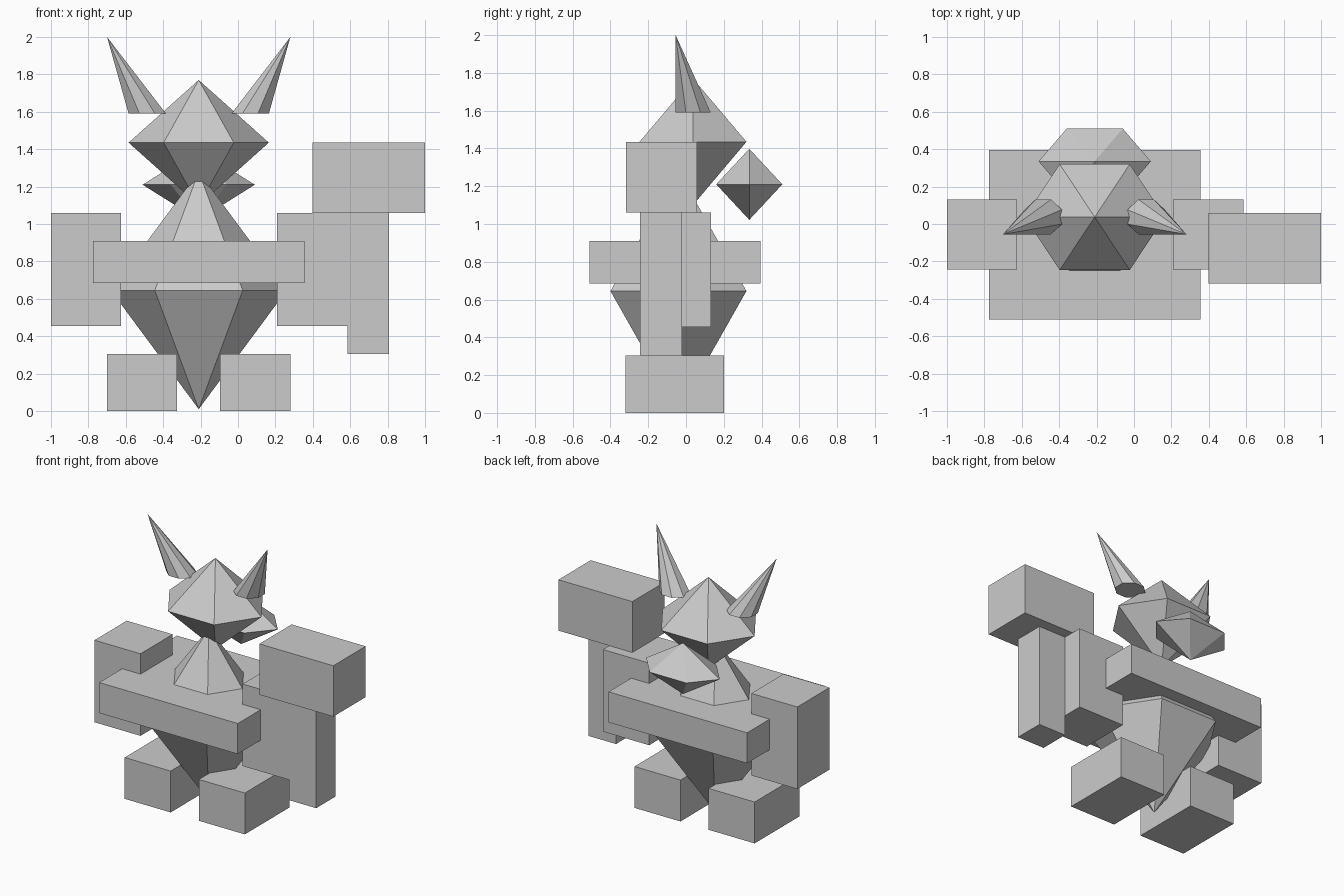
import bpy
import bmesh
from math import cos, sin, pi

cube = bpy.data.objects.get("Cube")
if cube:
    bpy.data.objects.remove(cube, do_unlink=True)

grey = bpy.data.materials.new("light grey")
grey.use_nodes = True
colour = (0.6, 0.6, 0.6, 1)
grey.diffuse_color = colour
grey.node_tree.nodes["Principled BSDF"].inputs["Base Color"].default_value = colour

AXIS_X = -0.21  # centre line of body, head and feet


def finish(name, bm):
    bmesh.ops.recalc_face_normals(bm, faces=bm.faces)
    mesh = bpy.data.meshes.new(name)
    bm.to_mesh(mesh)
    bm.free()
    mesh.materials.append(grey)
    bpy.context.collection.objects.link(bpy.data.objects.new(name, mesh))


def box(name, xs, ys, zs):
    """Block spanning the given low and high limits."""
    bm = bmesh.new()
    bmesh.ops.create_cube(bm, size=1)
    for v in bm.verts:
        v.co = [lim[0] if c < 0 else lim[1] for c, lim in zip(v.co, (xs, ys, zs))]
    finish(name, bm)


def ring(bm, sides, centre, rx, ry, turn=0):
    x, y, z = centre
    angles = [2 * pi * (i + turn) / sides for i in range(sides)]
    return [bm.verts.new((x + rx * cos(a), y + ry * sin(a), z)) for a in angles]


def fan(bm, loop, tip):
    apex = bm.verts.new(tip)
    for a, b in zip(loop, loop[1:] + loop[:1]):
        bm.faces.new((a, b, apex))


def gem(name, y, z, width, depth, height):
    """Six-sided double pyramid; all sizes are half extents."""
    bm = bmesh.new()
    loop = ring(bm, 6, (AXIS_X, y, z), width, depth / cos(pi / 6))
    for end in (-height, height):
        fan(bm, loop, (AXIS_X, y, z + end))
    finish(name, bm)


# Body, head and the small gem behind the neck
gem("body", -0.04, 0.645, 0.47, 0.36, 0.635)
gem("head", 0.037, 1.435, 0.375, 0.283, 0.335)
gem("rear_gem", 0.335, 1.21, 0.30, 0.175, 0.188)

# Leaning eight-sided horns and block feet on both sides
for side, s in (("right", -1), ("left", 1)):
    bm = bmesh.new()
    base = ring(bm, 8, (AXIS_X + s * 0.275, 0.038, 1.59),
                0.1 / cos(pi / 8), 0.093 / cos(pi / 8), 0.5)
    bm.faces.new(base)
    fan(bm, base, (AXIS_X + s * 0.49, -0.055, 2.0))
    finish(side + "_horn", bm)

    foot_x = AXIS_X + s * 0.3025
    box(side + "_foot", (foot_x - 0.1875, foot_x + 0.1875), (-0.32, 0.20), (0, 0.305))

# Waist slab, arms, and the raised block on its post
box("waist_slab", (-0.775, 0.355), (-0.51, 0.395), (0.685, 0.91))
box("right_arm", (-1.0, -0.625), (-0.243, 0.132), (0.455, 1.06))
box("left_arm", (0.208, 0.585), (-0.243, 0.132), (0.455, 1.06))
box("left_post", (0.585, 0.808), (-0.243, -0.02), (0.305, 1.06))
box("left_block", (0.397, 1.0), (-0.318, 0.058), (1.06, 1.435))
